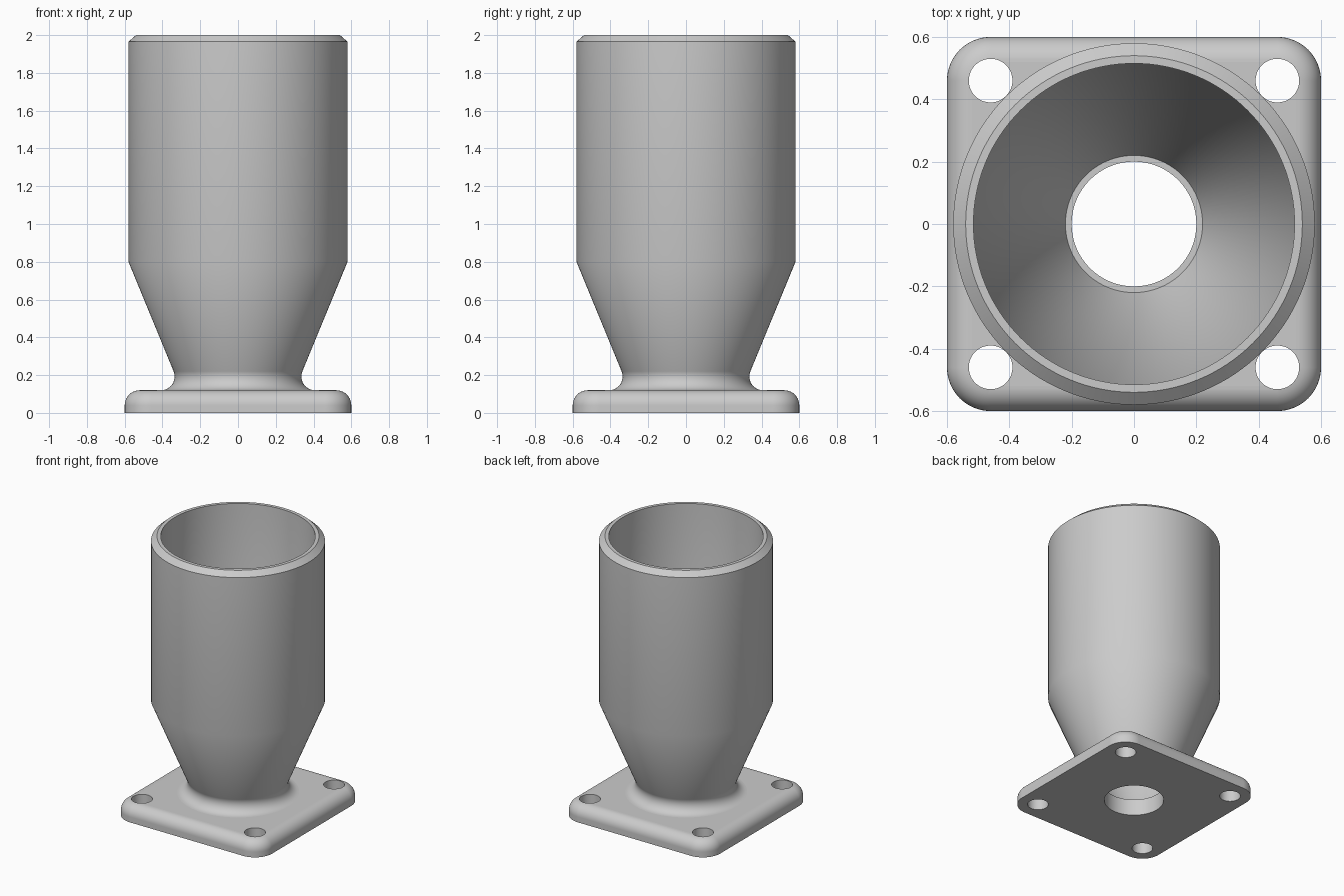
import bpy, bmesh
from math import sin, cos, pi, radians
from mathutils import Matrix

if "Cube" in bpy.data.objects:
    bpy.data.objects.remove(bpy.data.objects["Cube"])

SEGMENTS = 128
PLATE_TOP = 0.12

grey = bpy.data.materials.new("plain_grey")
grey.use_nodes = True
colour = (0.6, 0.6, 0.6, 1)
grey.diffuse_color = colour
grey.node_tree.nodes["Principled BSDF"].inputs["Base Color"].default_value = colour


def make_object(name, bm):
    bmesh.ops.recalc_face_normals(bm, faces=bm.faces)
    mesh = bpy.data.meshes.new(name)
    bm.to_mesh(mesh)
    bm.free()
    obj = bpy.data.objects.new(name, mesh)
    mesh.materials.append(grey)
    bpy.context.collection.objects.link(obj)
    return obj


def activate(obj):
    bpy.ops.object.select_all(action='DESELECT')
    obj.select_set(True)
    bpy.context.view_layer.objects.active = obj


def finish(obj):
    activate(obj)
    bpy.ops.object.shade_smooth_by_angle(angle=radians(30))
    normals = obj.modifiers.new("even_normals", 'WEIGHTED_NORMAL')
    normals.keep_sharp = True


def bridge(bm, a, b):
    for i in range(len(a)):
        j = (i + 1) % len(a)
        bm.faces.new((a[i], a[j], b[j], b[i]))


def rounded_square(bm, half, radius, z, steps=16):
    ring = []
    for corner in range(4):
        start = corner * pi / 2
        cx = (half - radius) * (1 if corner in (0, 3) else -1)
        cy = (half - radius) * (1 if corner in (0, 1) else -1)
        for k in range(steps + 1):
            a = start + k / steps * pi / 2
            ring.append(bm.verts.new((cx + radius * cos(a), cy + radius * sin(a), z)))
    return ring


# Base plate: square flange with rounded corners and a rounded top edge
bm = bmesh.new()
edge = 0.08
rings = [rounded_square(bm, 0.6, 0.14, 0)]
for k in range(11):
    a = k / 10 * pi / 2
    inset = edge * (1 - cos(a))
    rings.append(rounded_square(bm, 0.6 - inset, 0.14 - inset, PLATE_TOP - edge + edge * sin(a)))
for lower, upper in zip(rings, rings[1:]):
    bridge(bm, lower, upper)
bm.faces.new(rings[0])
bm.faces.new(rings[-1])
plate = make_object("base_plate", bm)

# Centre bore and four bolt holes
bm = bmesh.new()
holes = [(0, 0, 0.2)] + [(x, y, 0.07) for x in (-0.46, 0.46) for y in (-0.46, 0.46)]
for x, y, radius in holes:
    bmesh.ops.create_cone(bm, cap_ends=True, segments=SEGMENTS if x == 0 else 48,
                          radius1=radius, radius2=radius, depth=0.6,
                          matrix=Matrix.Translation((x, y, 0)))
cutter = make_object("hole_cutter", bm)
cutter.hide_render = True
cut = plate.modifiers.new("holes", 'BOOLEAN')
cut.operation = 'DIFFERENCE'
cut.solver = 'EXACT'
cut.object = cutter
activate(plate)
bpy.ops.object.modifier_apply(modifier=cut.name)
bpy.data.objects.remove(cutter)
finish(plate)

# Funnel tube: closed wall profile, starting with the fillet onto the plate
fillet, centre_x = 0.0725, 0.408
profile = [(centre_x, 0.06)]
for k in range(13):
    a = radians(270 - k / 12 * 112.4)
    profile.append((centre_x + fillet * cos(a), PLATE_TOP + fillet + fillet * sin(a)))
profile += [(0.58, 0.8), (0.58, 1.965), (0.54, 2), (0.515, 2),
            (0.515, 0.8), (0.22, PLATE_TOP), (0.22, 0.06)]

bm = bmesh.new()
loops = []
for r, z in profile:
    loops.append([bm.verts.new((r * cos(2 * pi * i / SEGMENTS), r * sin(2 * pi * i / SEGMENTS), z))
                  for i in range(SEGMENTS)])
for a, b in zip(loops, loops[1:] + loops[:1]):
    bridge(bm, a, b)
finish(make_object("funnel_tube", bm))
